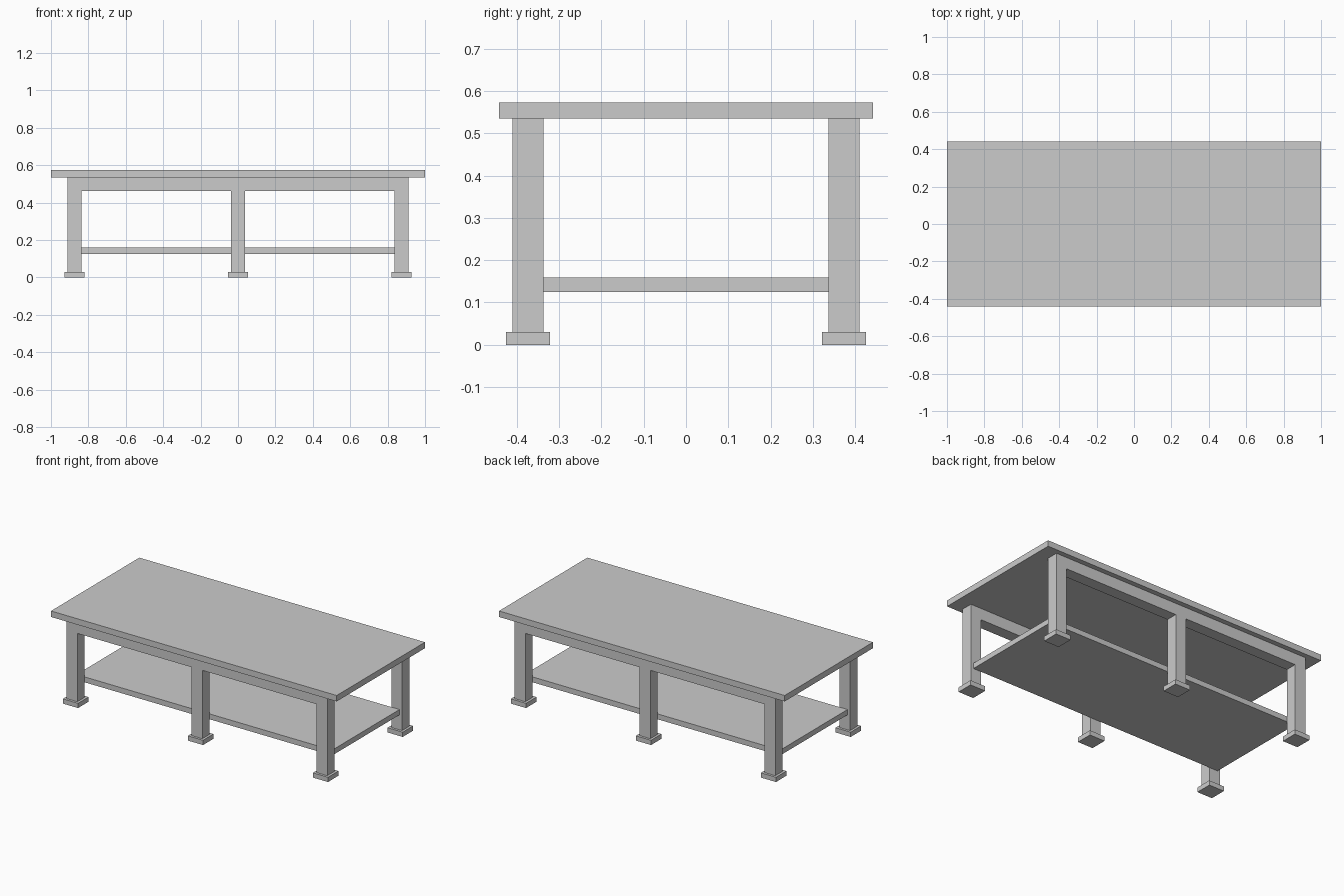
import bpy, bmesh

if "Cube" in bpy.data.objects:
    bpy.data.objects.remove(bpy.data.objects["Cube"])

def box(name, x0, x1, y0, y1, z0, z1):
    bpy.ops.mesh.primitive_cube_add(size=1, location=((x0 + x1) / 2, (y0 + y1) / 2, (z0 + z1) / 2))
    ob = bpy.context.object
    ob.name = name
    ob.scale = (x1 - x0, y1 - y0, z1 - z0)
    bpy.ops.object.transform_apply(location=False, rotation=False, scale=True)
    return ob

def extrude_profile(name, pts, y0, y1):
    bm = bmesh.new()
    face = bm.faces.new([bm.verts.new((x, y0, z)) for x, z in pts])
    geom = bmesh.ops.extrude_face_region(bm, geom=[face])["geom"]
    verts = [g for g in geom if isinstance(g, bmesh.types.BMVert)]
    bmesh.ops.translate(bm, vec=(0, y1 - y0, 0), verts=verts)
    bmesh.ops.recalc_face_normals(bm, faces=bm.faces)
    mesh = bpy.data.meshes.new(name)
    bm.to_mesh(mesh)
    bm.free()
    ob = bpy.data.objects.new(name, mesh)
    bpy.context.collection.objects.link(ob)
    return ob

LEG_X, HALF = 0.875, 0.0375      # leg spacing and half width
FOOT_Z, RAIL_Z, TOP_Z = 0.03, 0.4625, 0.535

# table top and lower shelf
box("table_top", -1, 1, -0.4415, 0.4415, TOP_Z, 0.573)
box("lower_shelf", -0.895, 0.895, -0.337, 0.337, 0.125, 0.159)

# one-piece frame outline: three legs joined by a rail
outer, inner = LEG_X + HALF, LEG_X - HALF
right = [(HALF, FOOT_Z), (HALF, RAIL_Z), (inner, RAIL_Z), (inner, FOOT_Z),
         (outer, FOOT_Z), (outer, TOP_Z)]
outline = right + [(-x, z) for x, z in reversed(right)]

for side, sy in (("front", -1), ("back", 1)):
    y = sy * 0.3735
    extrude_profile(side + "_leg_frame", outline, y - 0.0368, y + 0.0368)
    # square foot pads
    for label, x in (("left", -LEG_X), ("middle", 0), ("right", LEG_X)):
        box(f"{side}_{label}_foot", x - 0.053, x + 0.053, y - 0.052, y + 0.052, 0, FOOT_Z)
